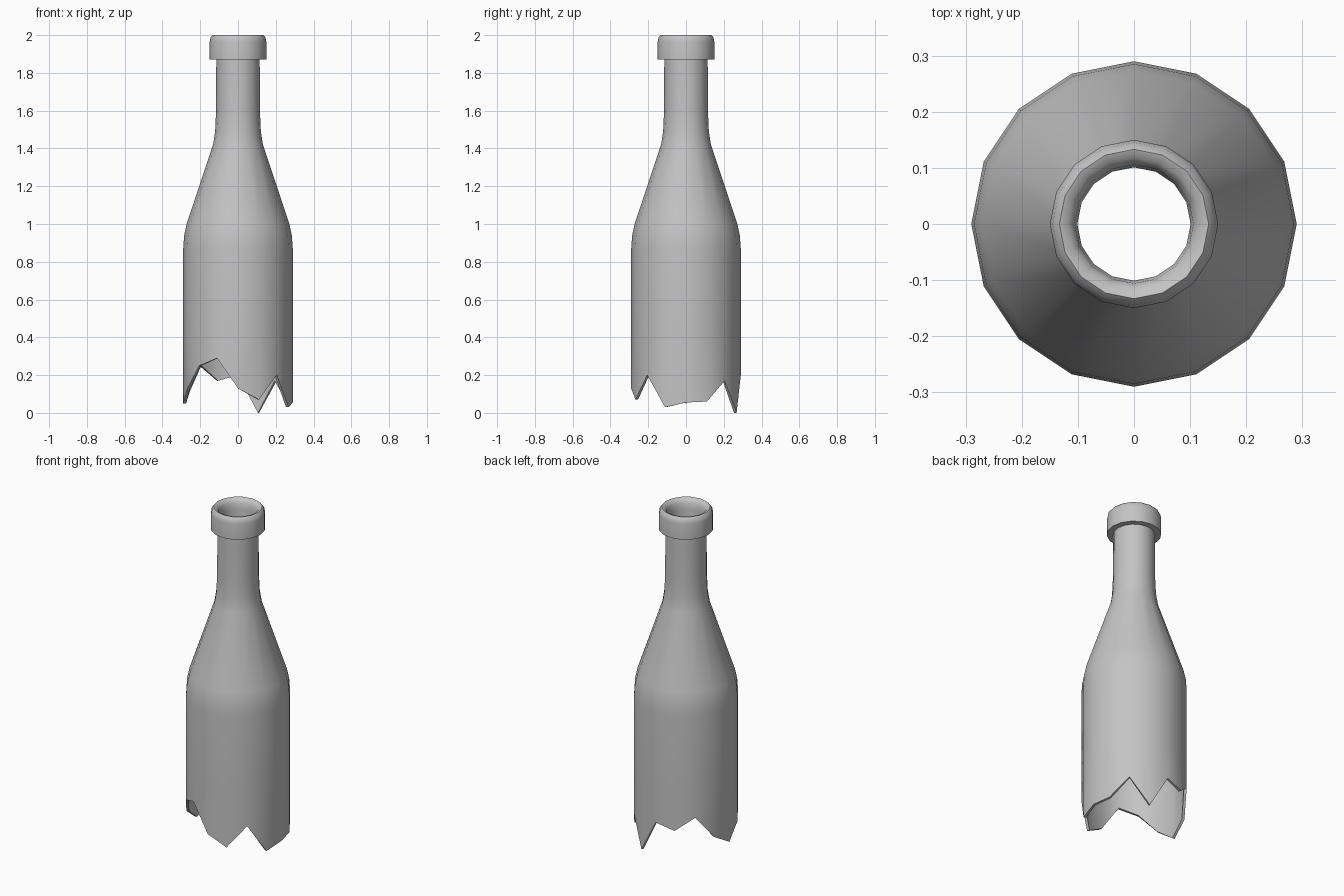
import bpy
import bmesh
import math

cube = bpy.data.objects.get("Cube")
if cube:
    bpy.data.objects.remove(cube, do_unlink=True)

SIDES = 16

# Glass material
glass = bpy.data.materials.new("grey_glass")
glass.use_nodes = True
color = (0.55, 0.55, 0.55, 1)
glass.diffuse_color = color
glass.node_tree.nodes["Principled BSDF"].inputs["Base Color"].default_value = color

# Height of the broken edge at each side, counter-clockwise from +x
break_heights = [0.055, 0.06, 0.17, 0.0, 0.2, 0.17, 0.25, 0.115,
                 0.05, 0.13, 0.25, 0.29, 0.13, 0.07, 0.2, 0.03]

# Wall profile (radius, height): up the outside, over the lip, down the inside
outside = [(0.29, 0.42), (0.29, 0.87), (0.285, 0.94), (0.272, 1.0),
           (0.132, 1.42), (0.121, 1.49), (0.116, 1.6), (0.115, 1.87)]
lip = [(0.15, 1.87), (0.15, 1.965), (0.145, 1.988), (0.133, 2.0),
       (0.118, 1.995), (0.106, 1.975), (0.101, 1.94)]
WALL = 0.015
inside = [(r - WALL, z) for r, z in reversed(outside[:-1])]

bm = bmesh.new()


def ring(radius, heights):
    """One loop of vertices around the bottle axis."""
    verts = []
    for i, z in enumerate(heights):
        a = math.tau * i / SIDES
        verts.append(bm.verts.new((radius * math.cos(a), radius * math.sin(a), z)))
    return verts


# Jagged rings start and end the closed wall
rings = [ring(0.29, break_heights)]
rings += [ring(r, [z] * SIDES) for r, z in outside + lip + inside]
rings.append(ring(0.29 - WALL, break_heights))

for k, low in enumerate(rings):
    high = rings[(k + 1) % len(rings)]
    for i in range(SIDES):
        j = (i + 1) % SIDES
        bm.faces.new((low[i], low[j], high[j], high[i]))

bmesh.ops.recalc_face_normals(bm, faces=bm.faces)
mesh = bpy.data.meshes.new("broken_bottle")
bm.to_mesh(mesh)
bm.free()
mesh.materials.append(glass)

bottle = bpy.data.objects.new("broken_bottle", mesh)
bpy.context.collection.objects.link(bottle)

# Smooth glass with crisp lip step and broken edge
bpy.ops.object.select_all(action='DESELECT')
bottle.select_set(True)
bpy.context.view_layer.objects.active = bottle
bpy.ops.object.shade_smooth_by_angle(angle=math.radians(50))
